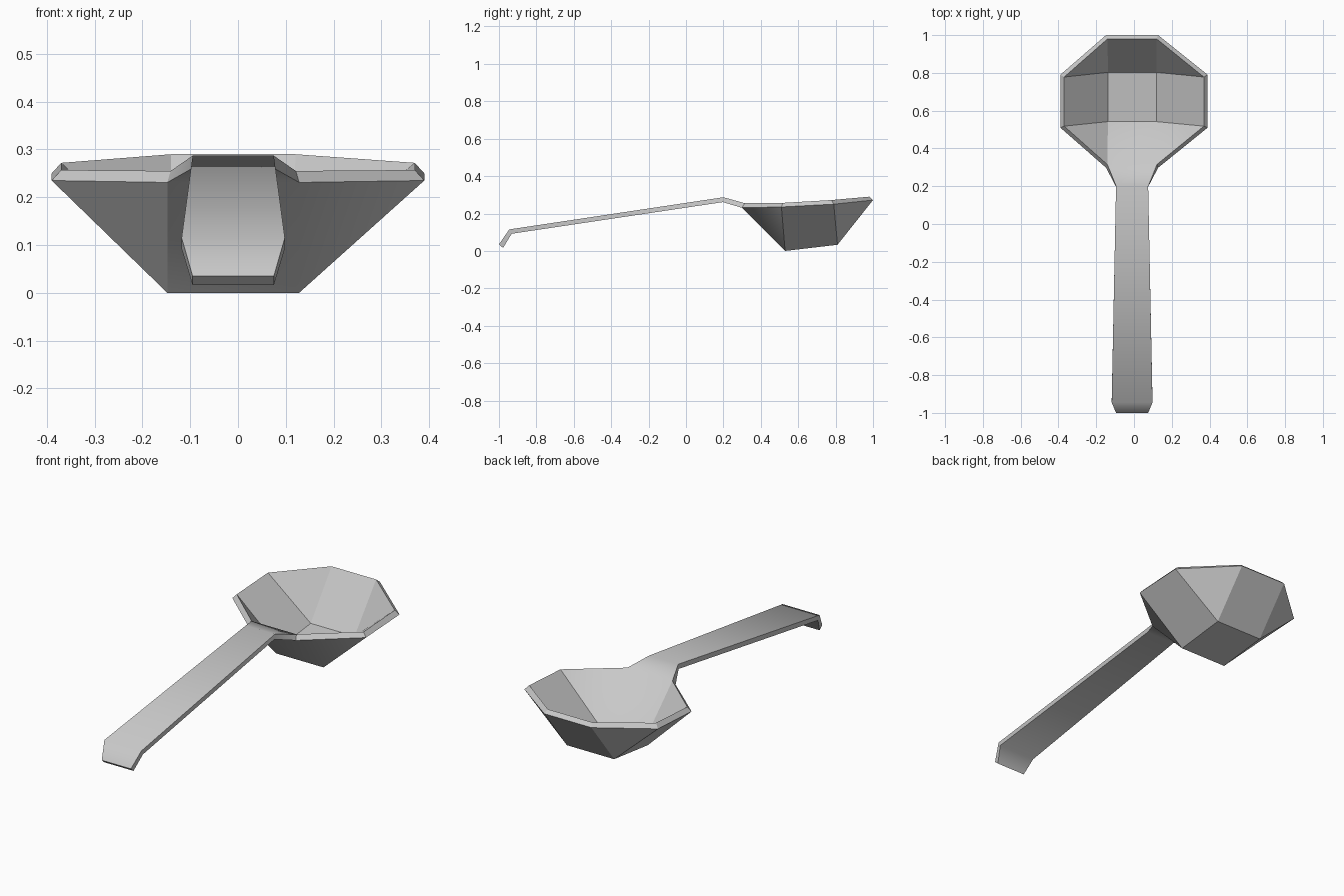
import bpy, bmesh, math

cube = bpy.data.objects.get("Cube")
if cube:
    bpy.data.objects.remove(cube, do_unlink=True)

metal = bpy.data.materials.new("light_grey_metal")
metal.use_nodes = True
color = (0.58, 0.58, 0.58, 1)
metal.diffuse_color = color
metal.node_tree.nodes["Principled BSDF"].inputs["Base Color"].default_value = color

# Mirrored station points: name -> (centre x, half width, y, z)
upper = {
    "tip": (-0.01, 0.085, -1.0, 0.035), "bend": (-0.01, 0.108, -0.945, 0.115),
    "neck": (-0.01, 0.085, 0.2, 0.287), "lip": (-0.01, 0.131, 0.315, 0.255),
    "rim_front": (0, 0.37, 0.518, 0.257), "rim_back": (0, 0.37, 0.778, 0.272),
    "rim_end": (-0.01, 0.13, 0.98, 0.29),
    "floor_front": (-0.01, 0.128, 0.542, 0.027), "floor_back": (-0.01, 0.128, 0.803, 0.057),
}
lower = {
    "tip": (-0.01, 0.085, -0.978, 0.016), "bend": (-0.01, 0.108, -0.932, 0.092),
    "neck": (-0.01, 0.085, 0.197, 0.261), "lip": (-0.01, 0.138, 0.298, 0.231),
    "rim_front": (0, 0.39, 0.51, 0.235), "rim_back": (0, 0.39, 0.79, 0.25),
    "rim_end": (-0.01, 0.138, 1.0, 0.272),
    "floor_front": (-0.01, 0.138, 0.53, 0.0), "floor_back": (-0.01, 0.138, 0.81, 0.033),
}
spine = ["tip", "bend", "neck", "lip", "floor_front", "floor_back", "rim_end"]
side_faces = [("lip", "rim_front", "floor_front"),
              ("rim_front", "rim_back", "floor_back", "floor_front"),
              ("rim_back", "rim_end", "floor_back")]
outline = ["tip", "bend", "neck", "lip", "rim_front", "rim_back", "rim_end"]

bm = bmesh.new()


def add_skin(points):
    """One skin of the ladle: centre strip plus both bowl sides."""
    v = {(n, s): bm.verts.new((c + s * w, y, z))
         for n, (c, w, y, z) in points.items() for s in (-1, 1)}
    for a, b in zip(spine, spine[1:]):
        bm.faces.new([v[a, -1], v[a, 1], v[b, 1], v[b, -1]])
    for s in (-1, 1):
        for names in side_faces:
            bm.faces.new([v[n, s] for n in names])
    return v


top, under = add_skin(upper), add_skin(lower)

# Edge thickness joining the two skins
loop = [(n, 1) for n in outline] + [(n, -1) for n in reversed(outline)]
for a, b in zip(loop, loop[1:] + loop[:1]):
    bm.faces.new([top[a], top[b], under[b], under[a]])
bmesh.ops.recalc_face_normals(bm, faces=bm.faces)

# Smooth along the handle, crisp facets in the bowl
for f in bm.faces:
    f.smooth = True
for e in bm.edges:
    a, b = (v.co for v in e.verts)
    across_handle = abs(a.y - b.y) < 0.001 and -0.95 < a.y < 0.35
    limit = 25 if min(a.y, b.y) > 0.55 else 31
    e.smooth = across_handle or e.calc_face_angle() < math.radians(limit)

mesh = bpy.data.meshes.new("ladle")
bm.to_mesh(mesh)
bm.free()
mesh.materials.append(metal)
bpy.context.collection.objects.link(bpy.data.objects.new("ladle", mesh))
